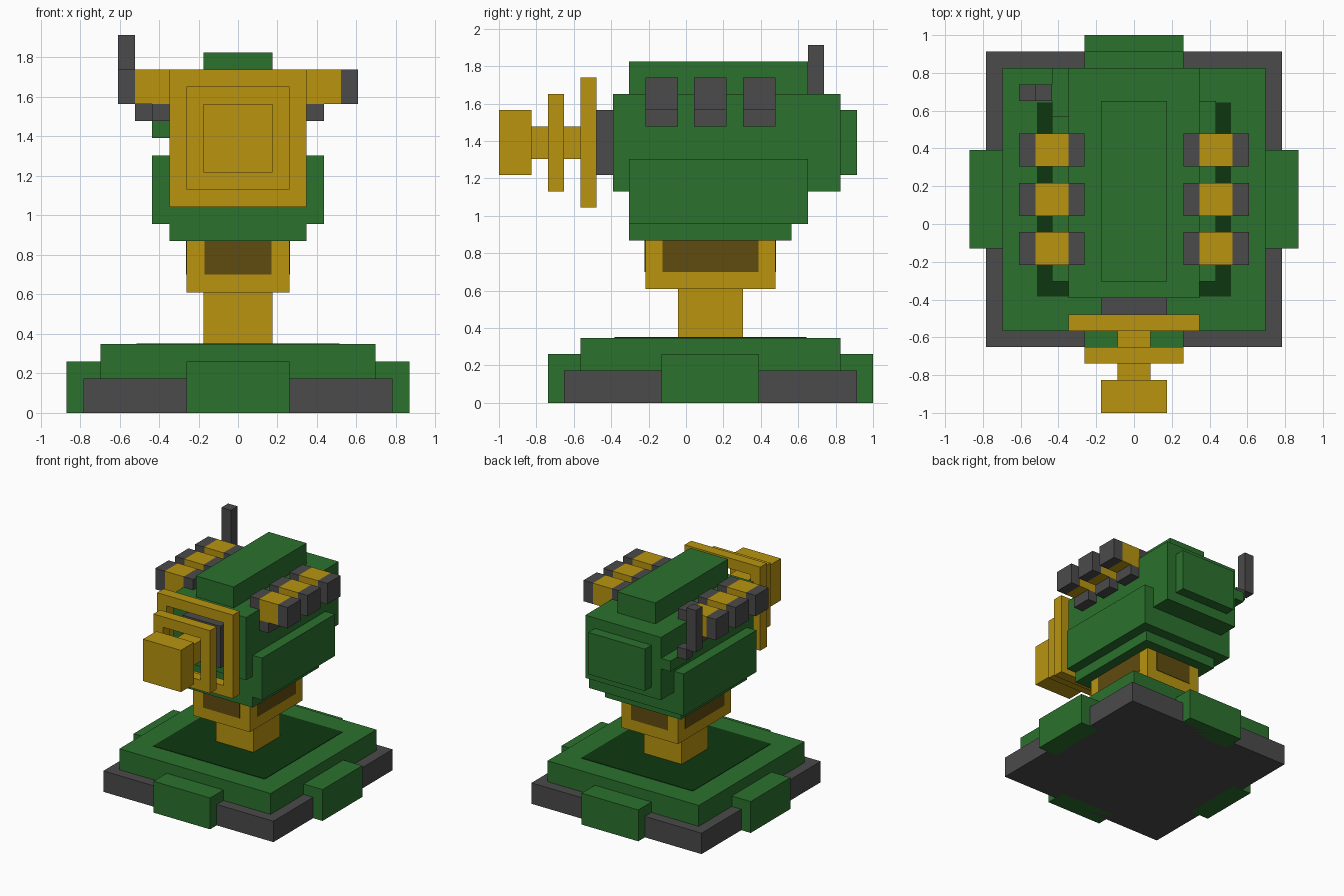
import bpy, bmesh
from mathutils import Vector

if "Cube" in bpy.data.objects:
    bpy.data.objects.remove(bpy.data.objects["Cube"])

U = 2 / 23  # one block unit; the model is 23 blocks deep


def material(name, rgb):
    m = bpy.data.materials.new(name)
    m.diffuse_color = (*rgb, 1)
    m.use_nodes = True
    m.node_tree.nodes["Principled BSDF"].inputs["Base Color"].default_value = m.diffuse_color
    return m


GREEN = material("green", (0.025, 0.165, 0.027))
DARK_GREEN = material("dark green", (0.004, 0.039, 0.005))
GOLD = material("gold", (0.48, 0.296, 0.005))
BROWN = material("dark gold", (0.117, 0.072, 0.005))
GREY = material("grey", (0.069, 0.069, 0.069))


def place(p):
    """Block coordinates (y counted from the front) to scene units."""
    return Vector((p[0] * U, p[1] * U - 1, p[2] * U))


def finish(bm, name, mat):
    bmesh.ops.recalc_face_normals(bm, faces=bm.faces[:])
    me = bpy.data.meshes.new(name)
    bm.to_mesh(me)
    bm.free()
    me.materials.append(mat)
    ob = bpy.data.objects.new(name, me)
    bpy.context.collection.objects.link(ob)
    return ob


def box(name, mat, x, y, z):
    bm = bmesh.new()
    bmesh.ops.create_cube(bm, size=1)
    for v in bm.verts:
        v.co = place([r[0] if c < 0 else r[1] for c, r in zip(v.co, (x, y, z))])
    return finish(bm, name, mat)


def frame(name, mat, half, y, zc):
    """Square ring, one block thick, facing the front."""
    bm = bmesh.new()
    corners = ((-1, -1), (1, -1), (1, 1), (-1, 1))
    loops = [[bm.verts.new(place((a * h, yy, zc + b * h))) for a, b in corners]
             for h, yy in ((half, y), (half, y + 1), (half - 1, y + 1), (half - 1, y))]
    for k in range(4):
        p, q = loops[k], loops[(k + 1) % 4]
        for i in range(4):
            j = (i + 1) % 4
            bm.faces.new((p[i], p[j], q[j], q[i]))
    return finish(bm, name, mat)


E = 0.04  # thickness of painted panels, in blocks

# Base
box("base_plate", GREY, (-9, 9), (4, 22), (0, 2))
box("base_deck", GREEN, (-8, 8), (5, 21), (2, 4))
box("deck_panel", DARK_GREEN, (-5.9, 5.9), (7.1, 18.9), (4 - E, 4 + E))
for n, y in (("front", (3, 5)), ("back", (21, 23))):
    box("base_foot_" + n, GREEN, (-3, 3), y, (0, 3))
for n, x in (("left", (-10, -8)), ("right", (8, 10))):
    box("base_foot_" + n, GREEN, x, (10, 16), (0, 3))

# Neck with dark panels on all four sides
box("neck_column", GOLD, (-2, 2), (11, 15), (4, 7))
box("neck_block", GOLD, (-3, 3), (9, 17), (7, 10))
for n, y in (("front", 9), ("back", 17)):
    box("neck_panel_" + n, BROWN, (-1.95, 1.95), (y - E, y + E), (8.05, 10))
for n, x in (("left", -3), ("right", 3)):
    box("neck_panel_" + n, BROWN, (x - E, x + E), (10.05, 15.95), (8.05, 10))

# Head
box("head_bottom", GREEN, (-4, 4), (8, 18), (10, 11))
box("head_lower", GREEN, (-4, 4), (8, 19), (11, 13))
box("head_main", GREEN, (-4, 4), (7, 21), (13, 19))
box("head_top", GREEN, (-2, 2), (8, 19), (19, 21))
box("head_back_plate", GREEN, (-3, 3), (21, 22), (14, 18))
for n, x in (("left", (-5, -4)), ("right", (4, 5))):
    box("head_side_panel_" + n, GREEN, x, (8, 19), (11, 15))

# Gold canisters with grey caps and brackets, three on each side
for n, s in (("left", -1), ("right", 1)):
    for i, y in enumerate((9, 12, 15)):
        tag = f"_{n}_{i + 1}"
        for part, mat, x, z in (("canister", GOLD, (4, 6), (18, 20)),
                                ("outer_cap", GREY, (6, 7), (18, 20)),
                                ("inner_cap", GREY, (3, 4), (19, 20)),
                                ("bracket", GREY, (4, 5), (17, 18))):
            box(part + tag, mat, sorted(s * c for c in x), (y, y + 2), z)

# Aerial on the left
box("aerial_mount", GREEN, (-5, -4), (18, 21), (16, 17))
box("aerial_arm", GREY, (-6, -5), (19, 20), (17, 18))
box("aerial_rod", GREY, (-7, -6), (19, 20), (18, 22))

# Emitter at the front
box("emitter_socket", GREY, (-2, 2), (6, 7), (14, 18))
box("emitter_rod", GOLD, (-1, 1), (2, 6), (15, 17))
frame("emitter_large_ring", GOLD, 4, 5, 16)
frame("emitter_small_ring", GOLD, 3, 3, 16)
box("emitter_tip", GOLD, (-2, 2), (0, 2), (14, 18))
